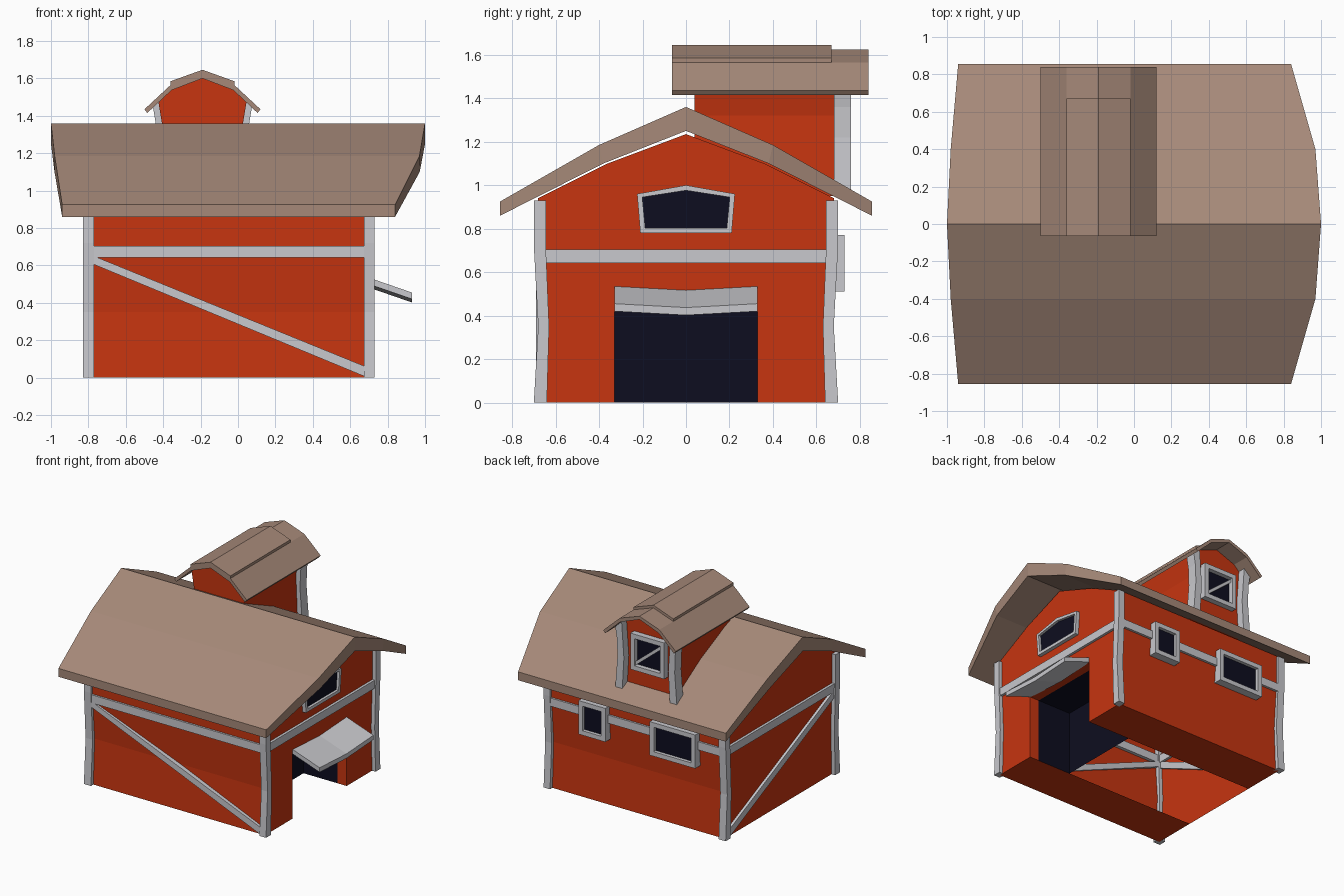
import bpy, bmesh

if "Cube" in bpy.data.objects:
    bpy.data.objects.remove(bpy.data.objects["Cube"])


def mat(name, rgb):
    m = bpy.data.materials.new(name)
    m.diffuse_color = (*rgb, 1)
    m.use_nodes = True
    m.node_tree.nodes["Principled BSDF"].inputs["Base Color"].default_value = m.diffuse_color
    return m


RED = mat("barn red", (0.57, 0.035, 0.005))
TRIM = mat("pale grey trim", (0.58, 0.58, 0.61))
ROOF = mat("brown roof", (0.38, 0.25, 0.19))
DARK = mat("dark navy", (0.004, 0.004, 0.014))


def make(name, verts, faces, m, closed=True):
    me = bpy.data.meshes.new(name)
    me.from_pydata(verts, [], faces)
    if closed:
        bm = bmesh.new()
        bm.from_mesh(me)
        bmesh.ops.recalc_face_normals(bm, faces=bm.faces)
        bm.to_mesh(me)
        bm.free()
    me.materials.append(m)
    ob = bpy.data.objects.new(name, me)
    bpy.context.collection.objects.link(ob)
    return ob


def place(axis, u, v, d):
    return (d, u, v) if axis == 'x' else (u, d, v)


def prism(name, axis, prof, d0, d1, m, strip=False):
    """Extrude a (u, v) profile along an axis; d0/d1 may be functions of u.
    strip=True caps the ends with quads between the two halves of the profile."""
    f0 = d0 if callable(d0) else lambda u: d0
    f1 = d1 if callable(d1) else lambda u: d1
    n = len(prof)
    verts = [place(axis, u, v, f(u)) for f in (f0, f1) for u, v in prof]
    faces = [(i, (i + 1) % n, n + (i + 1) % n, n + i) for i in range(n)]
    for o in (0, n):
        if strip:
            faces += [(o + i, o + i + 1, o + n - 2 - i, o + n - 1 - i) for i in range(n // 2 - 1)]
        else:
            faces.append(tuple(range(o, o + n)))
    return make(name, verts, faces, m)


def box(name, x0, x1, y0, y1, z0, z1, m):
    return prism(name, 'x', [(y0, z0), (y1, z0), (y1, z1), (y0, z1)], x0, x1, m)


def window(name, axis, outer, border, d0, d1, pane_d):
    """Ring frame around a thin dark pane."""
    us, vs = [p[0] for p in outer], [p[1] for p in outer]
    cu, cv = (min(us) + max(us)) / 2, (min(vs) + max(vs)) / 2
    fu = 1 - 2 * border / (max(us) - min(us))
    fv = 1 - 2 * border / (max(vs) - min(vs))
    inner = [(cu + (u - cu) * fu, cv + (v - cv) * fv) for u, v in outer]
    n = len(outer)
    verts = [place(axis, u, v, d) for d in (d0, d1) for ring in (outer, inner) for u, v in ring]
    faces = []
    for i in range(n):
        j = (i + 1) % n
        ring = [0, n, 3 * n, 2 * n]
        for a, b in zip(ring, ring[1:] + ring[:1]):
            faces.append((a + i, a + j, b + j, b + i))
    make(name + "_frame", verts, faces, TRIM)
    prism(name + "_pane", axis, inner, pane_d - 0.004, pane_d + 0.004, DARK)


def rect(u0, u1, v0, v1):
    return [(u0, v0), (u1, v0), (u1, v1), (u0, v1)]


def mirror(half):
    """Complete a profile listed from +u towards the centre line."""
    return half + [(-u, v) for u, v in reversed(half) if u > 0]


def by_distance(table, c=0):
    """Piecewise linear lookup by |u - c|."""
    def f(u):
        a = abs(u - c)
        for (a0, d0), (a1, d1) in zip(table, table[1:]):
            if a <= a1 + 1e-6:
                return d0 + (d1 - d0) * (a - a0) / (a1 - a0)
        return table[-1][1]
    return f


# Barn walls: open shell with a doorway notch and no floor inside it
XL, XR, DW, DH = -0.80, 0.70, 0.33, 0.50
P = mirror([(DW, 0), (0.67, 0), (0.655, 0.35), (0.68, 0.70), (0.68, 0.94), (0.36, 1.10), (0, 1.235)])
n = len(P)
verts = [(x, y, z) for x in (XL, XR) for y, z in P] + [(XR, -DW, DH), (XR, DW, DH)]
faces = [(i, n + i, n + i + 1, i + 1) for i in range(n - 1)]
faces += [tuple(range(n)), tuple(reversed(range(n, 2 * n + 2)))]
make("barn_walls", verts, faces, RED)

# Door reveal and dark recess behind it
U = [(-DW, 0), (-DW, DH), (DW, DH), (DW, 0)]
XJ, XB = 0.62, 0.33
for name, a, b, m in (("door_reveal", XJ, XR, RED), ("door_recess", XB, XJ, DARK)):
    v = [(x, y, z) for x in (a, b) for y, z in U]
    f = [(i, i + 1, 5 + i, 4 + i) for i in range(3)]
    if m is DARK:
        f.append((3, 2, 1, 0))
    make(name, v, f, m, closed=False)

# Main roof: two pitches per side, ends drawn in towards the eaves
top = mirror([(0.855, 0.925), (0.40, 1.185), (0, 1.36)])
bottom = mirror([(0.855, 0.86), (0.38, 1.10), (0, 1.25)])
prism("main_roof", 'x', top + bottom[::-1],
      by_distance([(0, -1.0), (0.4, -0.98), (0.855, -0.94)]),
      by_distance([(0, 1.0), (0.4, 0.97), (0.855, 0.84)]), ROOF, strip=True)

# Bowed corner posts
for sy in (-1, 1):
    out = [(0.70, 0), (0.68, 0.35), (0.70, 0.72), (0.70, 0.93)]
    inn = [(0.64, 0), (0.63, 0.35), (0.645, 0.72), (0.645, 0.93)]
    prof = [(sy * u, v) for u, v in out + inn[::-1]]
    for side, x0, x1 in (("left", -0.83, -0.77), ("right", 0.675, 0.73)):
        prism(f"corner_post_{side}_{'front' if sy < 0 else 'back'}", 'x', prof, x0, x1, TRIM, strip=True)

# Horizontal rails on all four walls
for side, y0, y1 in (("front", -0.695, -0.65), ("back", 0.65, 0.695)):
    box("rail_" + side, -0.78, 0.69, y0, y1, 0.642, 0.705, TRIM)
for side, x0, x1 in (("left", -0.82, -0.78), ("right", 0.68, 0.72)):
    box("rail_" + side, x0, x1, -0.65, 0.65, 0.642, 0.705, TRIM)

# Diagonal braces on the front and left walls
prism("brace_front", 'y', [(-0.77, 0.65), (0.68, 0.06), (0.68, 0.005), (-0.77, 0.605)], -0.69, -0.645, TRIM)
prism("brace_left", 'x', [(-0.64, 0.65), (0.64, 0.065), (0.64, 0.005), (-0.64, 0.595)], -0.82, -0.785, TRIM)

# Sagging awning over the door
at, ab = [], []
for y, dz in ((-0.33, 0), (0, -0.018), (0.33, 0)):
    at.append((y, dz))
slab = []
for x, z in ((0.69, 0.538), (0.93, 0.455), (0.93, 0.42), (0.69, 0.503)):
    slab.append([(x, y, z + dz) for y, dz in at])
verts = [p for row in slab for p in row]
faces = [(3 * r + i, 3 * r + i + 1, 3 * ((r + 1) % 4) + i + 1, 3 * ((r + 1) % 4) + i)
         for r in range(4) for i in range(2)]
faces += [(0, 3, 6, 9), (2, 5, 8, 11)]
make("door_awning", verts, faces, TRIM)

# Gable window and the two back windows
window("gable_window", 'x', [(-0.21, 0.78), (0.21, 0.78), (0.225, 0.96), (0, 1.0), (-0.225, 0.96)],
       0.024, 0.68, 0.73, 0.706)
window("back_wide_window", 'y', rect(-0.59, -0.20, 0.51, 0.77), 0.035, 0.65, 0.73, 0.70)
window("back_narrow_window", 'y', rect(0.18, 0.41, 0.51, 0.77), 0.035, 0.65, 0.73, 0.70)

# Dormer walls, posts and window
CX = -0.19


def shift(pts):
    return [(CX + u, v) for u, v in pts]


prism("dormer_walls", 'y', shift(mirror([(0.225, 0.95), (0.21, 1.32), (0.235, 1.47), (0.17, 1.54), (0, 1.605)])),
      0.04, 0.70, RED)
for s, side in ((-1, "left"), (1, "right")):
    out = [(0.265, 0.96), (0.245, 1.22), (0.25, 1.36), (0.265, 1.45)]
    inn = [(0.205, 0.96), (0.19, 1.22), (0.20, 1.36), (0.21, 1.50)]
    prism("dormer_post_" + side, 'y', shift([(s * u, v) for u, v in out + inn[::-1]]),
          0.68, 0.76, TRIM, strip=True)
window("dormer_window", 'y', rect(-0.335, -0.045, 1.14, 1.42), 0.035, 0.69, 0.745, 0.706)
prism("dormer_window_bar", 'y', [(-0.08, 1.175), (-0.08, 1.205), (-0.30, 1.385), (-0.30, 1.355)],
      0.70, 0.73, TRIM)

# Dormer roof and its ridge cap
prism("dormer_roof", 'y', shift(mirror([(0.31, 1.435), (0.17, 1.565), (0, 1.625)])
      + mirror([(0.295, 1.415), (0.165, 1.537), (0, 1.60)])[::-1]), -0.065, 0.84, ROOF, strip=True)
prism("dormer_ridge_cap", 'y', shift(mirror([(0.17, 1.585), (0, 1.646)])
      + mirror([(0.17, 1.56), (0, 1.62)])[::-1]), -0.065, 0.67, ROOF, strip=True)
